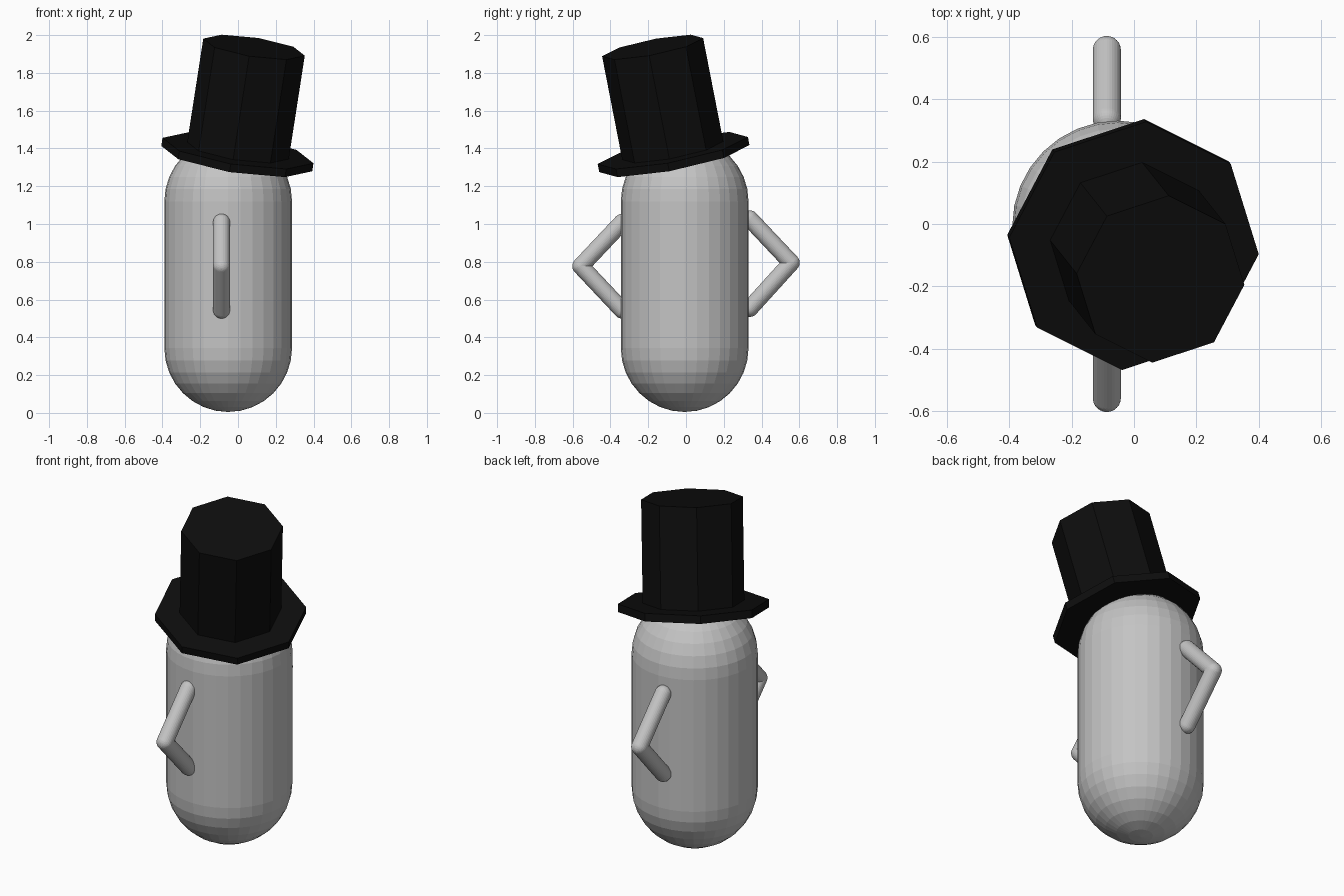
import bpy, bmesh, math
from mathutils import Vector, Matrix

if "Cube" in bpy.data.objects:
    bpy.data.objects.remove(bpy.data.objects["Cube"])


def material(name, rgb):
    m = bpy.data.materials.new(name)
    m.diffuse_color = (*rgb, 1)
    m.use_nodes = True
    m.node_tree.nodes["Principled BSDF"].inputs["Base Color"].default_value = m.diffuse_color
    return m


grey = material("light grey", (0.55, 0.55, 0.55))
black = material("black", (0.004, 0.004, 0.004))
UP = Vector((0, 0, 1))


def finish(bm, name, mat, matrix):
    bmesh.ops.recalc_face_normals(bm, faces=bm.faces)
    me = bpy.data.meshes.new(name)
    bm.to_mesh(me)
    bm.free()
    me.materials.append(mat)
    me.transform(matrix)
    ob = bpy.data.objects.new(name, me)
    bpy.context.collection.objects.link(ob)
    return ob


def capsule(name, a, b, r, mat, segs=32, rings=8):
    """Round-ended cylinder whose cap centres are a and b."""
    a, b = Vector(a), Vector(b)
    length = (b - a).length
    bm = bmesh.new()
    arc = [math.pi / 2 * i / rings for i in range(rings + 1)]
    pts = [(r * math.sin(t), 0, -r * math.cos(t)) for t in arc]
    pts += [(r * math.cos(t), 0, length + r * math.sin(t)) for t in arc]
    vs = [bm.verts.new(p) for p in pts]
    es = [bm.edges.new(p) for p in zip(vs, vs[1:])]
    bmesh.ops.spin(bm, geom=vs + es, cent=(0, 0, 0), axis=UP,
                   angle=2 * math.pi, steps=segs)
    bmesh.ops.remove_doubles(bm, verts=bm.verts, dist=1e-4)
    rot = UP.rotation_difference(b - a).to_matrix().to_4x4()
    return finish(bm, name, mat, Matrix.Translation(a) @ rot)


# body
capsule("body", (-0.052, -0.007, 0.343), (-0.052, -0.007, 1.12), 0.338, grey)

# bent arms with hands on hips
for side, s, dz in (("front", -1, -0.009), ("back", 1, 0.009)):
    shoulder = (-0.087, s * 0.338, 1.018 + dz)
    elbow = (-0.087, s * 0.557, 0.786 + dz)
    hand = (-0.087, s * 0.338, 0.549 + dz / 2)
    capsule(side + "_upper_arm", elbow, shoulder, 0.045, grey)
    capsule(side + "_forearm", hand, elbow, 0.045, grey)

# tilted octagonal hat, stacked along its own axis
axis = Vector((0.155, -0.195, 1)).normalized()
hat = (Matrix.Translation((0, -0.07, 1.389))
       @ UP.rotation_difference(axis).to_matrix().to_4x4()
       @ Matrix.Rotation(math.radians(-4.7), 4, 'Z'))


def octagon_prism(name, r, z0, z1):
    bm = bmesh.new()
    ring = [bm.verts.new((r * math.cos(i * math.pi / 4),
                          r * math.sin(i * math.pi / 4), z0)) for i in range(8)]
    base = bm.faces.new(ring)
    ext = bmesh.ops.extrude_face_region(bm, geom=[base], use_keep_orig=True)
    top = [g for g in ext["geom"] if isinstance(g, bmesh.types.BMVert)]
    bmesh.ops.translate(bm, verts=top, vec=(0, 0, z1 - z0))
    return finish(bm, name, black, hat)


octagon_prism("hat_brim", 0.406, -0.044, 0)
octagon_prism("hat_crown", 0.273, -0.02, 0.564)
